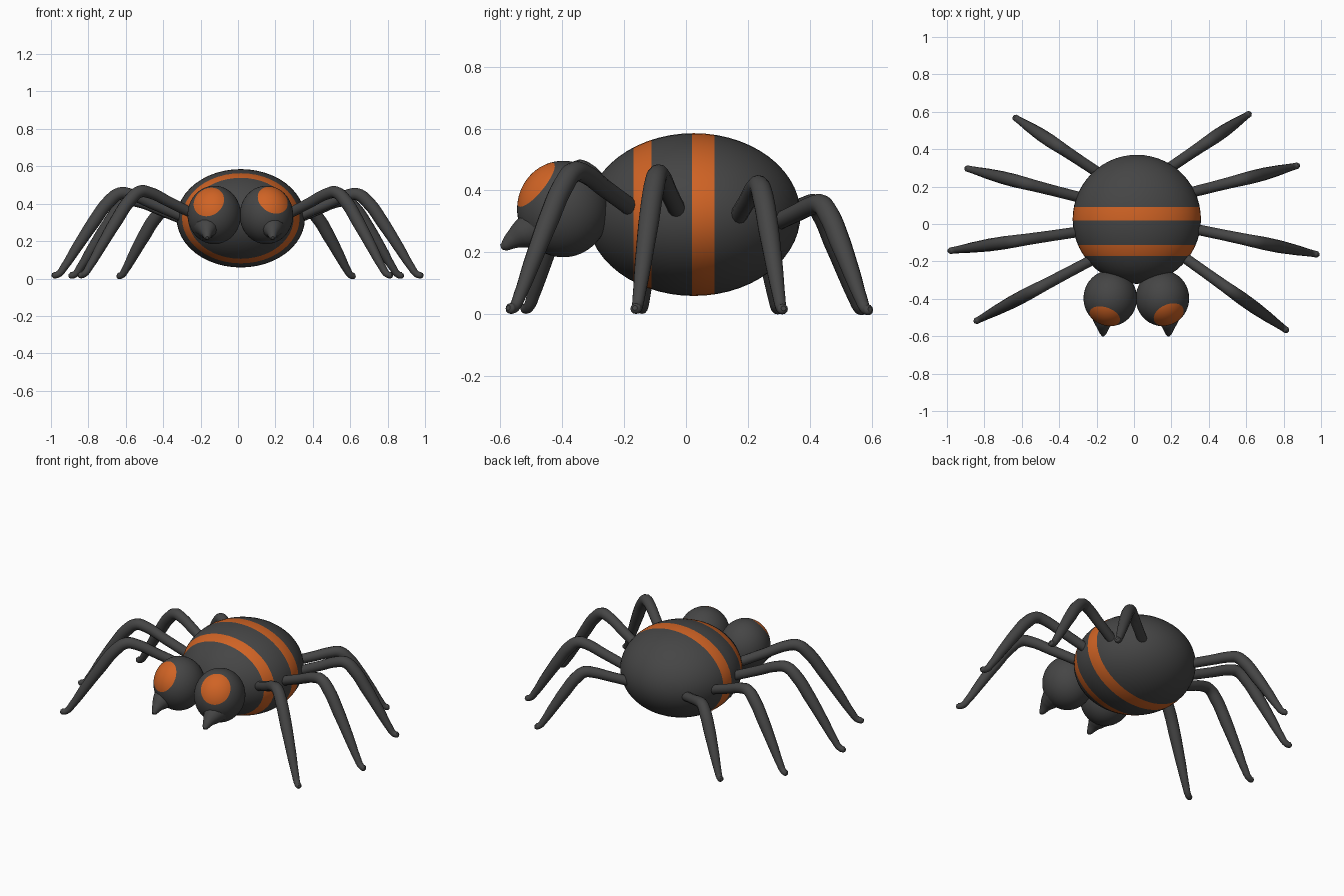
import bpy, bmesh
from mathutils import Vector, Matrix

cube = bpy.data.objects.get("Cube")
if cube:
    bpy.data.objects.remove(cube, do_unlink=True)


def make_material(name, rgb):
    mat = bpy.data.materials.new(name)
    mat.use_nodes = True
    colour = (*rgb, 1)
    mat.diffuse_color = colour
    mat.node_tree.nodes["Principled BSDF"].inputs["Base Color"].default_value = colour
    return mat


GREY = make_material("charcoal", (0.06, 0.06, 0.06))
ORANGE = make_material("orange", (0.63, 0.125, 0.018))


def finish(name, bm):
    for face in bm.faces:
        face.smooth = True
    mesh = bpy.data.meshes.new(name)
    bm.to_mesh(mesh)
    bm.free()
    mesh.materials.append(GREY)
    mesh.materials.append(ORANGE)
    obj = bpy.data.objects.new(name, mesh)
    bpy.context.collection.objects.link(obj)
    return obj


def ellipsoid(pole, centre, radii, segments, rings):
    """Ellipsoid whose sphere pole points along the given direction."""
    bm = bmesh.new()
    turn = pole.to_track_quat('Z', 'Y').to_matrix().to_4x4()
    shape = Matrix.Translation(centre) @ Matrix.Diagonal((*radii, 1)) @ turn
    bmesh.ops.create_uvsphere(bm, u_segments=segments, v_segments=rings, radius=1, matrix=shape)
    return bm


def tube(name, points, radii, resolution=5):
    """Tapered round tube through the points, turned into a mesh."""
    curve = bpy.data.curves.new(name, 'CURVE')
    curve.dimensions = '3D'
    curve.bevel_depth = 1
    curve.bevel_resolution = 4
    curve.resolution_u = resolution
    curve.use_fill_caps = True
    spline = curve.splines.new('BEZIER')
    spline.bezier_points.add(len(points) - 1)
    for bp, co, r in zip(spline.bezier_points, points, radii):
        bp.co = co
        bp.radius = r
        bp.handle_left_type = bp.handle_right_type = 'AUTO'
    temp = bpy.data.objects.new(name + "_path", curve)
    bpy.context.collection.objects.link(temp)
    bpy.context.view_layer.update()
    mesh = temp.evaluated_get(bpy.context.evaluated_depsgraph_get()).to_mesh()
    bm = bmesh.new()
    bm.from_mesh(mesh)
    bpy.data.objects.remove(temp, do_unlink=True)
    return finish(name, bm)


# Abdomen with two bands cut across it
STRIPES = [(-0.17, -0.112), (0.02, 0.092)]
bm = ellipsoid(Vector((0, 1, 0)), (0.015, 0.025, 0.322), (0.343, 0.345, 0.263), 48, 28)
for y in [edge for band in STRIPES for edge in band]:
    bmesh.ops.bisect_plane(bm, geom=bm.verts[:] + bm.edges[:] + bm.faces[:],
                           plane_co=(0, y, 0), plane_no=(0, 1, 0))
for face in bm.faces:
    y = face.calc_center_median().y
    face.material_index = int(any(lo < y < hi for lo, hi in STRIPES))
finish("abdomen", bm)

# Twin head lobes, each with a round eye patch and a hooked fang
HEADS = [("left", 0.152, (0.29, -0.72, 0.62), 0.185), ("right", -0.127, (-0.25, -0.8, 0.55), -0.165)]
for side, x, look, fang_x in HEADS:
    look = Vector(look).normalized()
    centre, radii = Vector((x, -0.397, 0.34)), (0.143, 0.149, 0.156)
    bm = ellipsoid(look, centre, radii, 40, 30)
    for face in bm.faces:
        d = face.calc_center_median() - centre
        d = Vector(a / r for a, r in zip(d, radii)).normalized()
        face.material_index = int(d.dot(look) > 0.81)
    finish(side + "_head_lobe", bm)
    path = [(-0.47, 0.28), (-0.525, 0.26), (-0.56, 0.24), (-0.585, 0.222), (-0.598, 0.217)]
    tube(side + "_fang", [(fang_x, y, z) for y, z in path], [0.072, 0.05, 0.03, 0.018, 0.008])

# Legs: side, order, base xy, foot xy, base height, knee height
LEGS = [
    ("left_leg_1", (0.27, -0.18), (0.825, -0.575), 0.335, 0.46),
    ("left_leg_2", (0.34, -0.03), (0.99, -0.165), 0.33, 0.45),
    ("left_leg_3", (0.31, 0.17), (0.885, 0.315), 0.31, 0.415),
    ("left_leg_4", (0.19, 0.3), (0.625, 0.595), 0.295, 0.355),
    ("right_leg_1", (-0.24, -0.2), (-0.855, -0.525), 0.335, 0.465),
    ("right_leg_2", (-0.32, -0.045), (-0.995, -0.145), 0.33, 0.455),
    ("right_leg_3", (-0.3, 0.145), (-0.905, 0.3), 0.31, 0.415),
    ("right_leg_4", (-0.2, 0.28), (-0.645, 0.575), 0.295, 0.355),
]
# Along the leg: (distance, share of rise to the knee, radius), then the shin
THIGH = [(-0.08, -0.1, 0.028), (0.2, 0.55, 0.029), (0.38, 0.96, 0.031), (0.46, 1, 0.033)]
SHIN = [(0.55, 0.9, 0.035), (0.67, 0.66, 0.034), (0.8, 0.37, 0.028), (0.9, 0.14, 0.021),
        (0.95, 0.05, 0.018), (0.985, 0.04, 0.017), (1.0, 0.045, 0.008)]
for name, base, foot, base_z, knee_z in LEGS:
    base, foot = Vector(base), Vector(foot)
    points = [(*base.lerp(foot, t), base_z + f * (knee_z - base_z)) for t, f, r in THIGH]
    points += [(*base.lerp(foot, t), f * knee_z) for t, f, r in SHIN]
    tube(name, points, [r for t, f, r in THIGH + SHIN])
